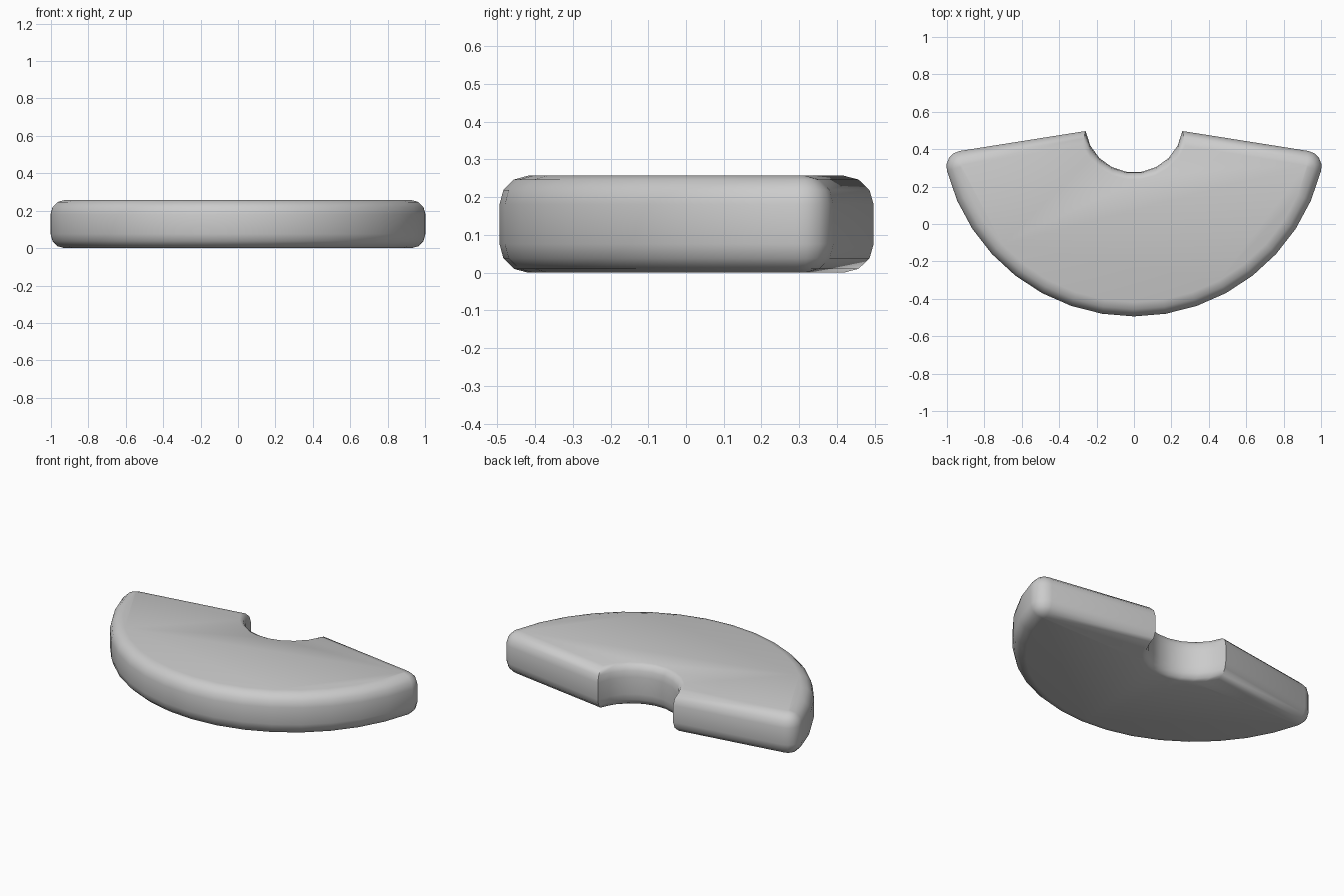
import bpy, bmesh
from math import sin, cos, pi, radians, asin, sqrt

if "Cube" in bpy.data.objects:
    bpy.data.objects.remove(bpy.data.objects["Cube"])

CY = 0.538            # shared centre of the outer and notch arcs
R_OUT, R_IN = 1.032, 0.262
TILT = radians(9)     # how far each straight end leans below horizontal
FILLET = 0.085        # plan rounding of the outer corners
EDGE, HEIGHT = 0.076, 0.257

# Fillet centre in polar terms: below the end line by FILLET
F_R = R_OUT - FILLET
F_ANG = TILT + asin(FILLET / F_R)
FX, FY = F_R * cos(F_ANG), -F_R * sin(F_ANG)


def outline(d):
    """Plan outline inset by d, counter-clockwise."""
    pts = []
    # outer arc, left to right
    for i in range(17):
        a = pi + F_ANG + (pi - 2 * F_ANG) * i / 16
        pts.append(((R_OUT - d) * cos(a), (R_OUT - d) * sin(a)))
    # right corner fillet
    corner = []
    a0, a1 = -F_ANG, pi / 2 - TILT
    for i in range(1, 5):
        a = a0 + (a1 - a0) * i / 4
        corner.append((FX + (FILLET - d) * cos(a), FY + (FILLET - d) * sin(a)))
    pts += corner
    # notch arc, right to left, starting on the inset end line
    r = R_IN + d * 0.5
    start = TILT + asin(d / r)
    for i in range(10):
        a = -start - (pi - 2 * start) * i / 9
        pts.append((r * cos(a), r * sin(a)))
    # mirrored left corner
    pts += [(-x, y) for x, y in reversed(corner)]
    return [(x, y + CY) for x, y in pts]


# Rounded edge profile: (inset, height)
low = [(EDGE * (1 - sin(i * pi / 6)), EDGE * (1 - cos(i * pi / 6))) for i in range(4)]
layers = low + [(d, HEIGHT - z) for d, z in reversed(low)]

# Half-disc slab lofted through the layers
bm = bmesh.new()
rings = [[bm.verts.new((x, y, z)) for x, y in outline(d)] for d, z in layers]
n = len(rings[0])
for a, b in zip(rings, rings[1:]):
    for i in range(n):
        j = (i + 1) % n
        bm.faces.new((a[i], a[j], b[j], b[i]))
bm.faces.new(rings[0][::-1])
bm.faces.new(rings[-1])
bmesh.ops.recalc_face_normals(bm, faces=bm.faces)
mesh = bpy.data.meshes.new("half_disc_slab")
bm.to_mesh(mesh)
bm.free()
slab = bpy.data.objects.new("half_disc_slab", mesh)
bpy.context.collection.objects.link(slab)
bpy.context.view_layer.objects.active = slab
slab.select_set(True)
bpy.ops.object.shade_smooth_by_angle(angle=radians(50))
